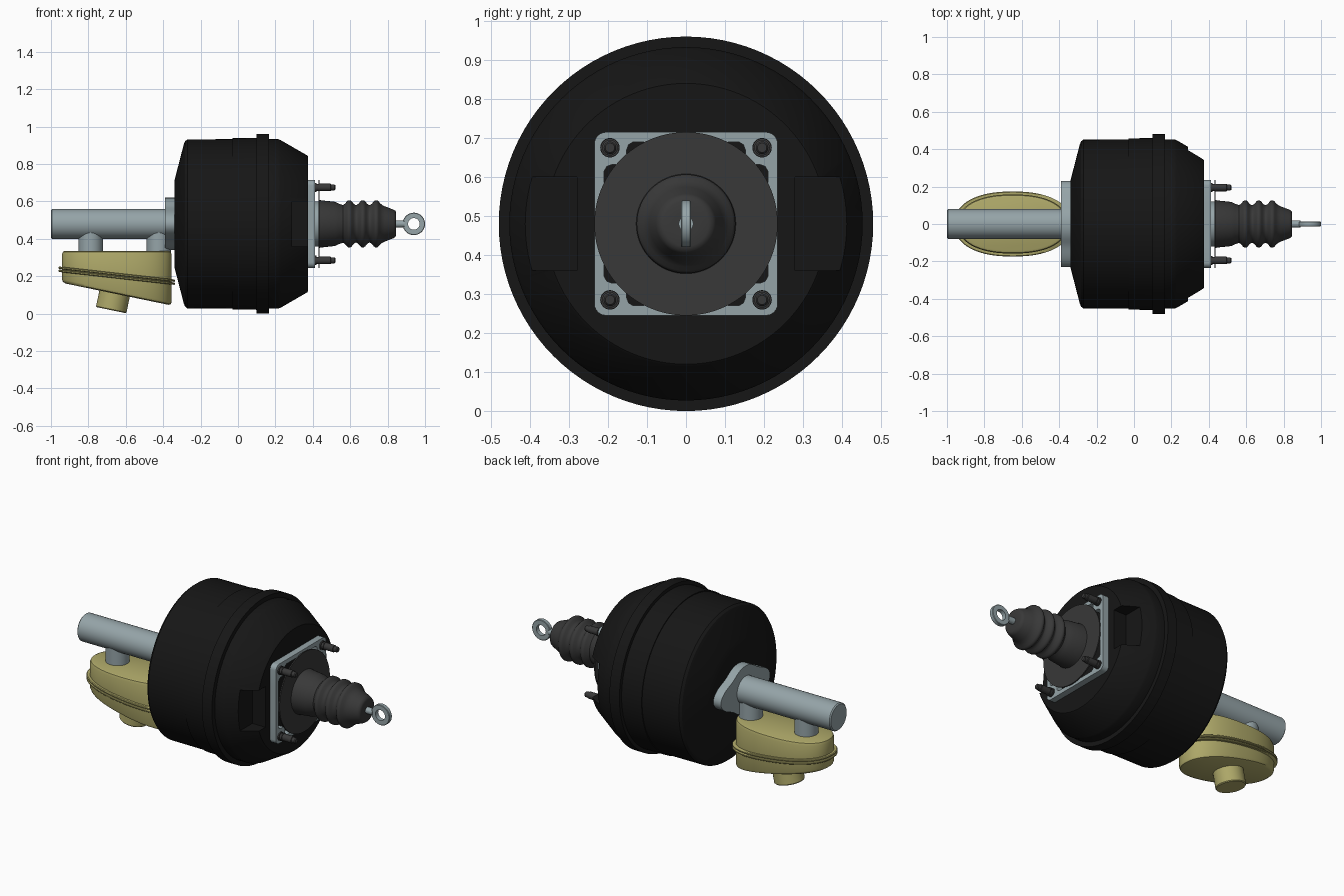
import bpy, bmesh
from math import pi, sin, cos, radians
from mathutils import Matrix, Vector

if "Cube" in bpy.data.objects:
    bpy.data.objects.remove(bpy.data.objects["Cube"])

CZ = 0.48
AXIS = Matrix.Translation((0, 0, CZ)) @ Matrix.Rotation(pi / 2, 4, 'Y')   # local z -> world x


def material(name, col):
    m = bpy.data.materials.new(name)
    m.diffuse_color = (*col, 1)
    m.use_nodes = True
    m.node_tree.nodes["Principled BSDF"].inputs["Base Color"].default_value = m.diffuse_color
    return m


BLACK = material("black_paint", (0.008, 0.008, 0.008))
RUBBER = material("dark_rubber", (0.04, 0.04, 0.04))
STEEL = material("cast_steel", (0.30, 0.37, 0.39))
YELLOW = material("yellow_plastic", (0.42, 0.39, 0.14))


def finish(name, bm, mat, angle=30):
    bmesh.ops.remove_doubles(bm, verts=bm.verts, dist=1e-5)
    bmesh.ops.recalc_face_normals(bm, faces=bm.faces)
    me = bpy.data.meshes.new(name)
    bm.to_mesh(me)
    bm.free()
    ob = bpy.data.objects.new(name, me)
    bpy.context.collection.objects.link(ob)
    me.materials.append(mat)
    bpy.ops.object.select_all(action='DESELECT')
    ob.select_set(True)
    bpy.context.view_layer.objects.active = ob
    bpy.ops.object.shade_smooth_by_angle(angle=radians(angle))
    return ob


def skin(bm, rings, closed=True):
    rows = [[bm.verts.new(p) for p in r] for r in rings]
    n = len(rows[0])
    for a, b in zip(rows, rows[1:]):
        for i in range(n):
            j = (i + 1) % n
            bm.faces.new((a[i], a[j], b[j], b[i]))
    if closed:
        bm.faces.new(rows[0])
        bm.faces.new(rows[-1])


def lathe(name, prof, mat, mtx=AXIS, seg=48, closed=True, angle=30):
    """Revolve (height, radius) points about local z."""
    bm = bmesh.new()
    skin(bm, [[mtx @ Vector((r * cos(2 * pi * i / seg), r * sin(2 * pi * i / seg), h))
               for i in range(seg)] for h, r in prof], closed)
    return finish(name, bm, mat, angle)


def plate(name, outer, inner, x0, x1, mat):
    """Extrude a (y, z) outline along x, with an optional equal-count hole."""
    bm = bmesh.new()
    ring = lambda pts, x: [(x, y, z + CZ) for y, z in pts]
    if inner:
        skin(bm, [ring(outer, x0), ring(outer, x1), ring(inner, x1),
                  ring(inner, x0), ring(outer, x0)], False)
    else:
        skin(bm, [ring(outer, x0), ring(outer, x1)])
    return finish(name, bm, mat)


def four_way(corner):
    """Repeat one quadrant's points by quarter turns."""
    pts = []
    for k in range(4):
        c, s = round(cos(k * pi / 2)), round(sin(k * pi / 2))
        pts += [(c * y - s * z, s * y + c * z) for y, z in corner]
    return pts


# Booster shell with crimped rim
shell = lathe("booster_shell", [
    (-0.34, 0.23), (-0.33, 0.27), (-0.29, 0.425), (-0.283, 0.442), (-0.27, 0.452),
    (-0.03, 0.453), (-0.03, 0.458), (0.10, 0.459), (0.10, 0.48), (0.165, 0.48),
    (0.165, 0.453), (0.215, 0.453), (0.228, 0.448), (0.37, 0.366), (0.375, 0.36)],
    BLACK, seg=96)

# Side pockets in the rear cone
bm = bmesh.new()
for s in (-1, 1):
    bmesh.ops.create_cube(bm, size=1, matrix=Matrix.Translation((0.39, s * 0.39, CZ))
                          @ Matrix.Diagonal((0.2, 0.22, 0.24, 1)))
cutter = finish("pocket_cutter", bm, BLACK)
cutter.hide_render = True
mod = shell.modifiers.new("pockets", 'BOOLEAN')
mod.object, mod.operation, mod.solver = cutter, 'DIFFERENCE', 'EXACT'
bpy.ops.object.select_all(action='DESELECT')
shell.select_set(True)
bpy.context.view_layer.objects.active = shell
bpy.ops.object.modifier_apply(modifier=mod.name)
bpy.data.objects.remove(cutter)
bpy.ops.object.shade_smooth_by_angle(angle=radians(30))

# Square mounting frame with corner bosses
outer = [(0.235, 0), (0.235, 0.11)]
outer += [(0.205 + 0.03 * cos(a * pi / 12), 0.205 + 0.03 * sin(a * pi / 12)) for a in range(7)]
outer += [(0.11, 0.235)]
inner = [(0.21, 0), (0.21, 0.135), (0.203, 0.147), (0.19, 0.152), (0.163, 0.152),
         (0.152, 0.163), (0.152, 0.19), (0.147, 0.203), (0.135, 0.21), (0.11, 0.21)]
plate("mounting_frame", four_way(outer), four_way(inner), 0.37, 0.413, STEEL)

# Studs
for y in (-0.195, 0.195):
    for z in (-0.195, 0.195):
        lathe("mounting_stud", [(0.38, 0.025), (0.42, 0.025), (0.42, 0.019), (0.43, 0.019),
                                (0.43, 0.024), (0.437, 0.024), (0.437, 0.02), (0.495, 0.02),
                                (0.497, 0.016), (0.515, 0.016), (0.52, 0.012)],
              RUBBER, Matrix.Translation((0, y, z)) @ AXIS, 24)

# Hub, round backing disc and bellows boot
lathe("rear_hub", [(0.36, 0.12), (0.432, 0.12)], STEEL)
lathe("boot_disc", [(0.43, 0.235), (0.437, 0.235)], RUBBER, seg=96)
boot = [(0.436, 0.128), (0.445, 0.126), (0.52, 0.118), (0.54, 0.108)]
for c in (0.595, 0.667, 0.739):
    boot += [(c + 0.036 * t, 0.1 + 0.028 * (0.5 + 0.5 * cos(pi * t)))
             for t in (-0.9, -0.6, -0.35, -0.15, 0.15, 0.35, 0.6, 0.9)]
boot += [(0.785, 0.094), (0.83, 0.077), (0.842, 0.07), (0.846, 0.058), (0.846, 0.03)]
lathe("bellows_boot", boot, RUBBER, seg=64, angle=50)

# Pushrod and eye
lathe("pushrod", [(0.82, 0.019), (0.89, 0.019)], STEEL, seg=24)
lathe("pushrod_eye", [(-0.013, 0.031), (-0.013, 0.057), (-0.010, 0.06), (0.010, 0.06),
                      (0.013, 0.057), (0.013, 0.031), (-0.013, 0.031)], STEEL,
      Matrix.Translation((0.94, 0, CZ)) @ Matrix.Rotation(pi / 2, 4, 'X'), closed=False)

# Master cylinder with two-eared flange
lathe("master_cylinder", [(-1, 0.074), (-0.994, 0.08), (-0.34, 0.08)], STEEL)
ears = []
for i in range(96):
    a = 2 * pi * i / 96
    r = 0.14 + 0.09 * abs(cos(a)) ** 10
    ears.append((r * cos(a), r * sin(a)))
plate("cylinder_flange", ears, None, -0.39, -0.335, STEEL)
for x in (-0.788, -0.424):
    lathe("reservoir_neck", [(0.325, 0.065), (0.47, 0.065)], STEEL,
          Matrix.Translation((x, 0, 0)), 32)


# Fluid reservoir: rounded oval plan, sloping underside and tilted seam lips
def oval(a, b, zfun, n=72, e=2 / 2.3):
    pts = []
    for i in range(n):
        c, s = cos(2 * pi * i / n), sin(2 * pi * i / n)
        x = -0.648 + a * abs(c) ** e * (1 if c > 0 else -1)
        pts.append((x, b * abs(s) ** e * (1 if s > 0 else -1), zfun(x)))
    return pts


def base(x):
    return 0.165 - 0.207 * (x + 0.94)


def seam(x):
    return 0.238 - 0.112 * (x + 0.96)


bm = bmesh.new()
skin(bm, [oval(0.293 - d, 0.158 - d, f) for d, f in (
    (0.016, lambda x: 0.336), (0.005, lambda x: 0.331), (0, lambda x: 0.318),
    (0, lambda x: base(x) + 0.018), (0.005, lambda x: base(x) + 0.006), (0.018, base))])
finish("reservoir_body", bm, YELLOW, 40)
for name, off in (("seam_lip_upper", 0.008), ("seam_lip_lower", -0.008)):
    bm = bmesh.new()
    skin(bm, [oval(0.312 - d, 0.174 - d, lambda x, h=h: seam(x) + off + h)
              for d, h in ((0.004, -0.0065), (0, -0.003), (0, 0.003), (0.004, 0.0065))])
    finish(name, bm, YELLOW, 40)

# Cap square to the sloping underside
lathe("reservoir_cap", [(-0.02, 0.083), (0.085, 0.083), (0.09, 0.079)], YELLOW,
      Matrix.Translation((-0.66, 0, 0.107)) @ Matrix.Rotation(pi + 0.204, 4, 'Y'))
